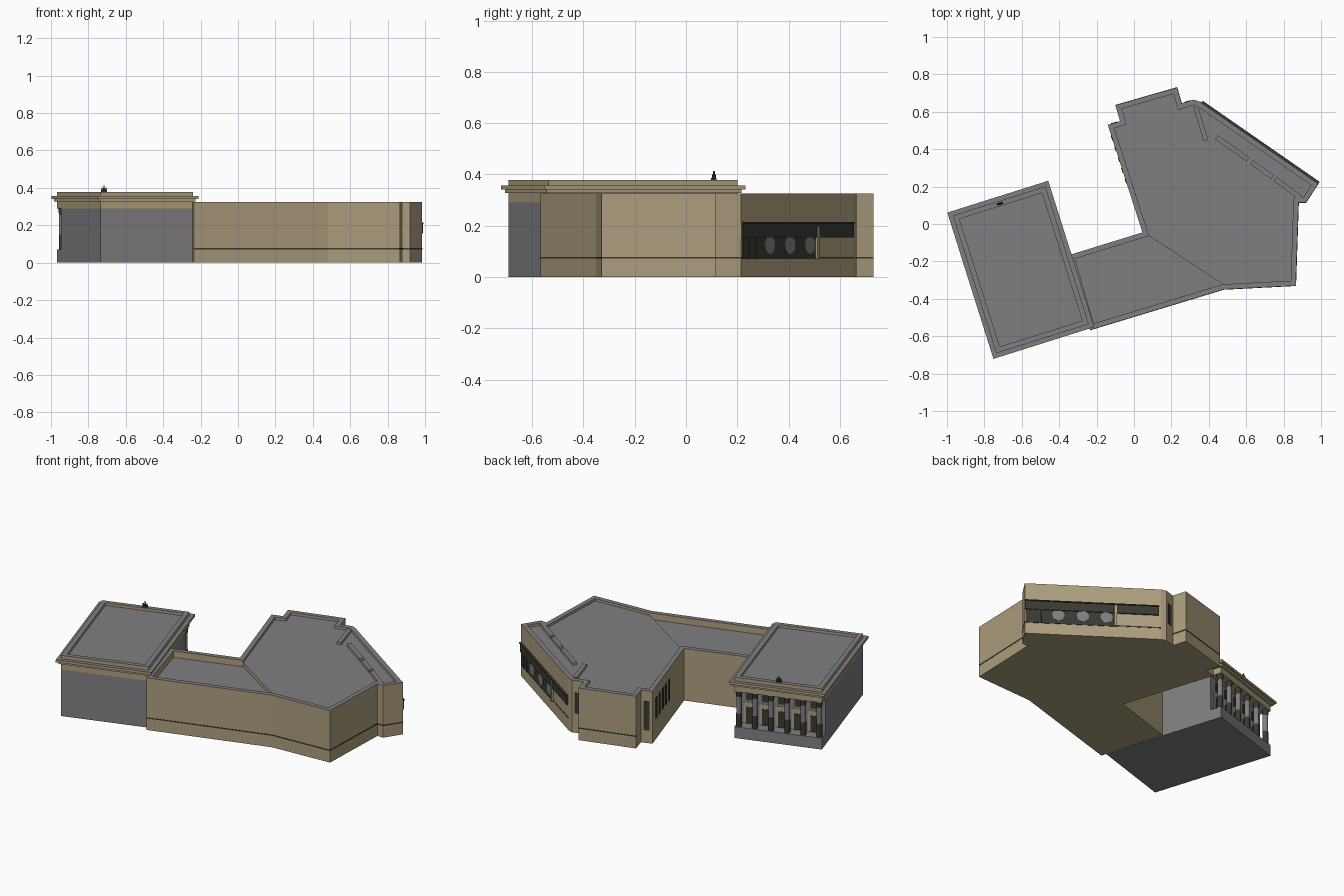
import bpy, bmesh, math
from mathutils import Vector, Matrix

if "Cube" in bpy.data.objects:
    bpy.data.objects.remove(bpy.data.objects["Cube"])


def material(name, rgb):
    m = bpy.data.materials.new(name)
    m.use_nodes = True
    m.diffuse_color = (*rgb, 1)
    m.node_tree.nodes["Principled BSDF"].inputs["Base Color"].default_value = (*rgb, 1)
    return m


BEIGE = material("sand stone", (0.41, 0.34, 0.205))
GREY = material("grey stone", (0.215, 0.207, 0.22))
DARK = material("dark glass", (0.04, 0.042, 0.032))


def finish(name, bm, side, top=None):
    """Turn bmesh into an object; upward faces take the top material."""
    bm.normal_update()
    me = bpy.data.meshes.new(name)
    me.materials.append(side)
    me.materials.append(top or side)
    for f in bm.faces:
        f.material_index = 1 if f.normal.z > 0.5 else 0
    bm.to_mesh(me)
    bm.free()
    ob = bpy.data.objects.new(name, me)
    bpy.context.collection.objects.link(ob)
    return ob


def prism_mesh(pts, z0, z1):
    """Counter-clockwise outline raised from z0 to z1; returns mesh and top face."""
    bm = bmesh.new()
    low = [bm.verts.new((x, y, z0)) for x, y in pts]
    high = [bm.verts.new((x, y, z1)) for x, y in pts]
    bm.faces.new(low[::-1])
    top = bm.faces.new(high)
    n = len(pts)
    for i in range(n):
        j = (i + 1) % n
        bm.faces.new((low[i], low[j], high[j], high[i]))
    bm.normal_update()
    return bm, top


def sink_roof(bm, top, rim, depth):
    bmesh.ops.inset_individual(bm, faces=[top], thickness=rim, use_even_offset=True)
    ret = bmesh.ops.extrude_discrete_faces(bm, faces=[top])
    roof = ret["faces"][0]
    bmesh.ops.translate(bm, verts=roof.verts, vec=(0, 0, -depth))
    return roof


def prism(name, pts, z0, z1, side, top=None):
    return finish(name, prism_mesh(pts, z0, z1)[0], side, top)


def panel(name, p, q, t0, t1, z0, z1, out, side, top=None, inner=0.006):
    """Slab on the wall p-q between fractions t0 and t1, standing out by out."""
    p, q = Vector(p), Vector(q)
    d = (q - p).normalized()
    nrm = Vector((d.y, -d.x))
    a, b = p.lerp(q, t0), p.lerp(q, t1)
    pts = [a + nrm * out, b + nrm * out, b - nrm * inner, a - nrm * inner]
    return prism(name, pts, z0, z1, side, top)


# Long building: bent outline, sunken roofs with a parapet
outline = [(-0.235, -0.567), (0.48, -0.35), (0.865, -0.33), (0.88, 0.115),
           (0.92, 0.115), (0.985, 0.215), (0.35, 0.655), (0.32, 0.665),
           (0.255, 0.645), (0.23, 0.73), (-0.10, 0.635), (-0.075, 0.55),
           (-0.14, 0.53), (0.045, -0.045), (-0.35, -0.167)]
bm, top = prism_mesh(outline, 0, 0.325)
roof = sink_roof(bm, top, 0.028, 0.04)


def nearest(face, p):
    return min(face.verts, key=lambda v: (v.co.xy - Vector(p)).length)


# The roof over the hall is a little higher than over the wing
ends = nearest(roof, outline[1]), nearest(roof, outline[13])
other, _ = bmesh.utils.face_split(roof, *ends)
hall = max((roof, other), key=lambda f: f.calc_center_median().x)
ret = bmesh.ops.extrude_discrete_faces(bm, faces=[hall])
bmesh.ops.translate(bm, verts=ret["faces"][0].verts, vec=(0, 0, 0.025))
finish("long_building", bm, BEIGE, GREY)

# Thin dark course around the outer walls
for i in (0, 1, 2, 3, 4, 5, 8, 9):
    panel("wall_course", outline[i], outline[i + 1], 0, 1, 0.072, 0.079, 0.0015, DARK)

# Glazed diagonal front
F0, F1 = outline[5], outline[6]
panel("front_glazing", F0, F1, 0.01, 0.66, 0.07, 0.16, 0.003, DARK)
panel("front_canopy", F0, F1, 0.0, 0.985, 0.155, 0.208, 0.008, DARK)
panel("canopy_edge", F0, F1, 0.0, 0.985, 0.208, 0.214, 0.013, DARK)
panel("front_pier", F0, F1, 0.655, 0.675, 0.07, 0.2, 0.012, BEIGE)
for t in (0.06, 0.12):
    panel("glazing_bar", F0, F1, t, t + 0.012, 0.07, 0.155, 0.006, DARK)
d = (Vector(F1) - Vector(F0)).normalized()
out = Vector((d.y, -d.x, 0))
for t in (0.245, 0.425, 0.6):
    c = Vector(F0).lerp(Vector(F1), t).to_3d() + out * 0.003 + Vector((0, 0, 0.125))
    bm = bmesh.new()
    rot = out.to_track_quat('Z', 'Y').to_matrix().to_4x4()
    bmesh.ops.create_cone(bm, cap_ends=True, segments=20, radius1=0.035, radius2=0.035,
                          depth=0.004, matrix=Matrix.Translation(c) @ rot)
    finish("round_window", bm, GREY)

# Narrow windows of the rear and inner walls
for k in range(5):
    t = 0.1 + 0.1 * k
    panel("slit_window", outline[12], outline[13], t, t + 0.045, 0.13, 0.26, 0.003, DARK)
panel("rear_window", outline[11], outline[12], 0.25, 0.75, 0.08, 0.26, 0.003, DARK)
panel("corner_window", outline[7], outline[8], 0.25, 0.75, 0.12, 0.25, 0.003, DARK)

# Low upstands on the hall roof
for a, b in (((0.44, 0.465), (0.61, 0.345)), ((0.63, 0.33), (0.74, 0.25)),
             ((0.755, 0.24), (0.89, 0.14)), ((0.33, 0.625), (0.385, 0.445))):
    panel("roof_upstand", a, b, 0, 1, 0.3, 0.325, 0.013, BEIGE, GREY, 0.013)

# Portico block, turned about its own centre
ANGLE = math.radians(17.5)
W, L = 0.283, 0.41


def turned(x, y):
    c, s = math.cos(ANGLE), math.sin(ANGLE)
    return (-0.605 + x * c - y * s, -0.245 + x * s + y * c)


def rect(x0, x1, y0, y1):
    return [turned(x0, y0), turned(x1, y0), turned(x1, y1), turned(x0, y1)]


def inset_rect(i):
    return rect(-W + i, W - i, -L + i, L - i)


WALL = 0.024
PORCH = L - WALL - 0.07
prism("portico_plinth", inset_rect(WALL), 0, 0.07, GREY)
prism("portico_hall", rect(-W + WALL, W - WALL, -L + WALL, PORCH), 0.07, 0.29, GREY)
prism("frieze", inset_rect(WALL), 0.29, 0.328, BEIGE)
prism("cornice_lower", inset_rect(0.012), 0.328, 0.342, BEIGE, GREY)
prism("cornice_upper", inset_rect(0), 0.342, 0.357, BEIGE, GREY)
bm, top = prism_mesh(inset_rect(WALL), 0.357, 0.378)
sink_roof(bm, top, 0.028, 0.016)
finish("portico_parapet", bm, BEIGE, GREY)


def cylinder(name, x, y, z0, z1, r1, r2, mat, sides=14):
    bm = bmesh.new()
    bmesh.ops.create_cone(bm, cap_ends=True, segments=sides, radius1=r1, radius2=r2,
                          depth=z1 - z0, matrix=Matrix.Translation((*turned(x, y), (z0 + z1) / 2)))
    for f in bm.faces:
        f.smooth = len(f.verts) == 4 and sides > 8
    return finish(name, bm, mat)


# Six columns with dark foot and capital
COLS = [-0.238 + 0.476 * k / 5 for k in range(6)]
for x in COLS:
    y = L - WALL - 0.021
    cylinder("column_foot", x, y, 0.07, 0.15, 0.017, 0.017, DARK)
    cylinder("column_shaft", x, y, 0.15, 0.255, 0.0155, 0.0155, GREY)
    cylinder("column_capital", x, y, 0.255, 0.29, 0.0155, 0.02, DARK)

# Wall behind the columns: sand panels and dark openings
for a, b in zip(COLS, COLS[1:]):
    m = (a + b) / 2
    prism("porch_panel", rect(a + 0.012, b - 0.012, PORCH - 0.005, PORCH + 0.003), 0.07, 0.2, BEIGE)
    prism("porch_opening", rect(m - 0.02, m + 0.02, PORCH - 0.005, PORCH + 0.006), 0.07, 0.17, DARK)
    prism("porch_window", rect(m - 0.02, m + 0.02, PORCH - 0.005, PORCH + 0.004), 0.215, 0.27, DARK)

# Small three-pronged finial on the parapet
prism("finial_base", rect(-0.016, 0.016, 0.365, 0.377), 0.376, 0.386, DARK)
for x, h in ((-0.011, 0.402), (0, 0.414), (0.011, 0.402)):
    cylinder("finial_prong", x, 0.371, 0.384, h, 0.006, 0.003, DARK, 6)
